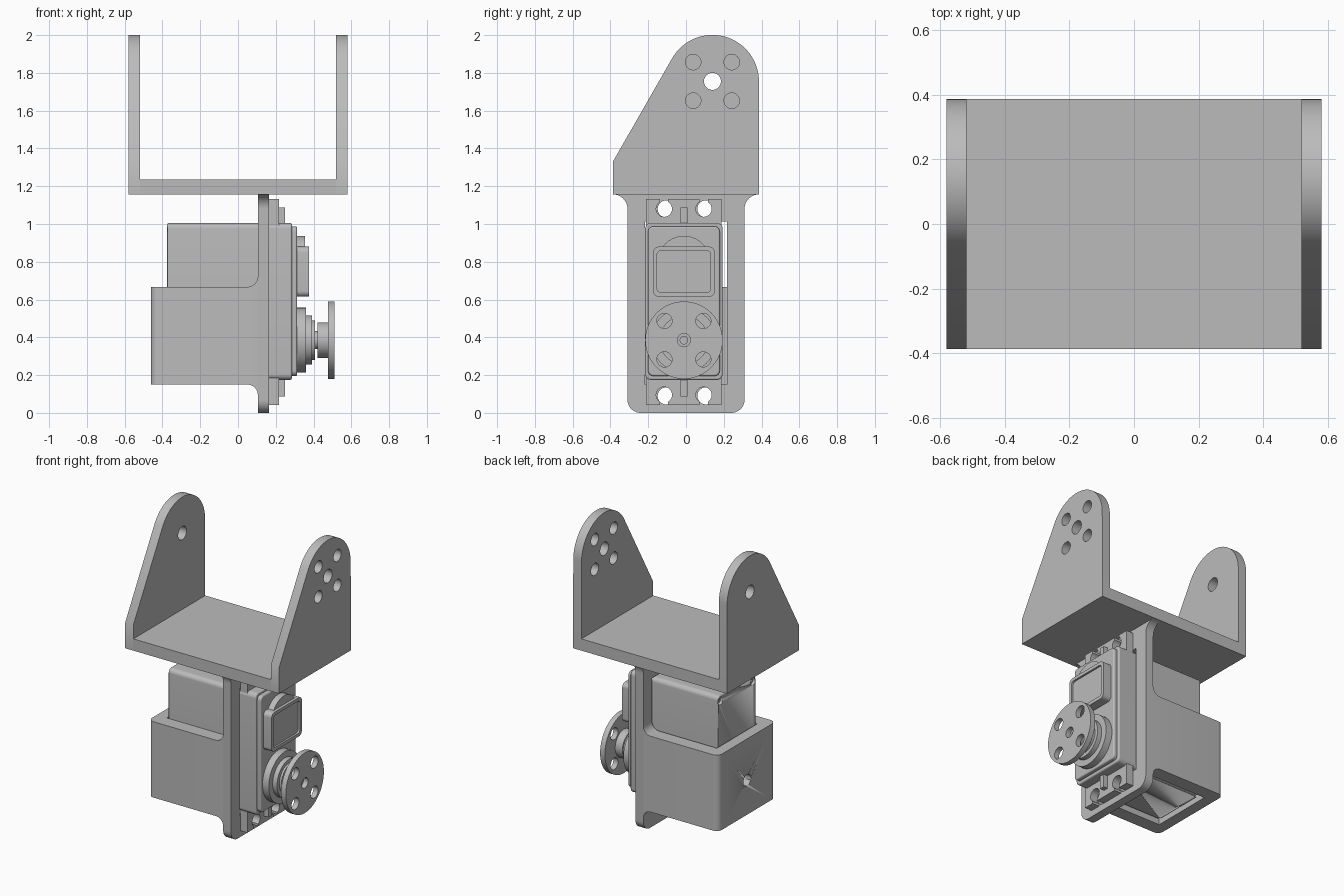
import bpy, bmesh, math
from mathutils import Matrix, Vector

old = bpy.data.objects.get("Cube")
if old:
    bpy.data.objects.remove(old, do_unlink=True)

grey = bpy.data.materials.new("plain_grey")
grey.use_nodes = True
GREY = (0.5, 0.5, 0.5, 1)
grey.diffuse_color = GREY
grey.node_tree.nodes["Principled BSDF"].inputs["Base Color"].default_value = GREY

# Sketch planes: columns give the world directions of sketch u, sketch v and depth
PLANES = {
    "x": Matrix(((0, 0, 1), (1, 0, 0), (0, 1, 0))),
    "y": Matrix(((1, 0, 0), (0, 0, -1), (0, 1, 0))),
    "z": Matrix.Identity(3),
}
parts = []


def arc(cu, cv, r, a0, a1, n=24):
    angles = [math.radians(a0 + (a1 - a0) * i / n) for i in range(n + 1)]
    return [(cu + r * math.cos(a), cv + r * math.sin(a)) for a in angles]


def circle(cu, cv, r, n=40):
    return arc(cu, cv, r, 0, 360, n)[:-1]


def rect(u0, u1, v0, v1, r=0):
    if r == 0:
        return [(u0, v0), (u1, v0), (u1, v1), (u0, v1)]
    return (arc(u1 - r, v1 - r, r, 0, 90, 8) + arc(u0 + r, v1 - r, r, 90, 180, 8)
            + arc(u0 + r, v0 + r, r, 180, 270, 8) + arc(u1 - r, v0 + r, r, 270, 360, 8))


def extrude(name, loops, d0, d1, axis="x", bevel=0):
    """Fill an outline (further loops are holes) and extrude it from d0 to d1."""
    curve = bpy.data.curves.new(name, "CURVE")
    curve.dimensions = "2D"
    curve.fill_mode = "BOTH"
    curve.extrude = (d1 - d0) / 2
    for loop in loops:
        spline = curve.splines.new("POLY")
        spline.points.add(len(loop) - 1)
        for point, (u, v) in zip(spline.points, loop):
            point.co = (u, v, 0, 1)
        spline.use_cyclic_u = True
    temp = bpy.data.objects.new(name, curve)
    mesh = bpy.data.meshes.new_from_object(temp)
    bpy.data.objects.remove(temp)
    bpy.data.curves.remove(curve)
    depth = (d0 + d1) / 2 * (-1 if axis == "y" else 1)
    bm = bmesh.new()
    bm.from_mesh(mesh)
    bmesh.ops.translate(bm, verts=bm.verts, vec=Vector((0, 0, depth)))
    bmesh.ops.transform(bm, matrix=PLANES[axis].to_4x4(), verts=bm.verts)
    bmesh.ops.remove_doubles(bm, verts=bm.verts, dist=0.0001)
    bmesh.ops.dissolve_limit(bm, angle_limit=0.01, verts=bm.verts, edges=bm.edges)
    bmesh.ops.recalc_face_normals(bm, faces=bm.faces)
    bm.to_mesh(mesh)
    bm.free()
    mesh.name = name
    mesh.materials.clear()
    mesh.materials.append(grey)
    obj = bpy.data.objects.new(name, mesh)
    bpy.context.collection.objects.link(obj)
    if bevel:
        mod = obj.modifiers.new("soft_edges", "BEVEL")
        mod.width, mod.segments, mod.limit_method = bevel, 3, "ANGLE"
        mod.angle_limit = math.radians(40)
    parts.append(obj)
    return obj


def cut(obj, cutter):
    parts.remove(cutter)
    cutter.hide_render = True
    cutter.hide_set(True)
    cutter.display_type = "WIRE"
    mod = obj.modifiers.new("cut", "BOOLEAN")
    mod.operation, mod.solver, mod.object = "DIFFERENCE", "EXACT", cutter


# U bracket: floor and two cheeks
W, D, PIVOT_Y, PIVOT_Z = 0.58, 0.387, 0.14, 1.755
extrude("bracket_floor", [rect(-W + 0.06, W - 0.06, -D, D)], 1.155, 1.235, "z")
cheek = [(-D, 1.155), (D, 1.155)] + arc(PIVOT_Y, PIVOT_Z, 0.246, 0, 150.4, 36) + [(-D, 1.33)]
pivot_hole = circle(PIVOT_Y, PIVOT_Z, 0.045)
horn_holes = [circle(PIVOT_Y + 0.102 * i, PIVOT_Z + 0.102 * j, 0.041)
              for i in (-1, 1) for j in (-1, 1)]
extrude("left_cheek", [cheek, pivot_hole] + horn_holes, W - 0.062, W)
extrude("right_cheek", [cheek, pivot_hole], -W, -W + 0.062)

# Mounting plate flaring into the bracket, with motor window and screw holes
P0, P1, PW = 0.105, 0.165, 0.31
plate = (arc(-PW + 0.07, 0.07, 0.07, 180, 270, 10) + arc(PW - 0.07, 0.07, 0.07, 270, 360, 10)
         + arc(D, 1.08, 0.077, 180, 90, 10) + arc(-D, 1.08, 0.077, 90, 0, 10))
screw_spots = [(u, v) for u in (-0.105, 0.105) for v in (0.09, 1.08)]
extrude("mounting_plate", [plate, rect(-0.217, 0.217, 0.15, 1.013)]
        + [circle(u, v, 0.045) for u, v in screw_spots], P0, P1)

# Motor cradle: a U wall open above and below, with a rear hole
BACK, Z0, Z1 = -0.46, 0.15, 0.667
cradle_wall = (arc(BACK + 0.04, PW - 0.04, 0.04, 90, 180, 8)
               + arc(BACK + 0.04, -PW + 0.04, 0.04, 180, 270, 8)
               + [(P0, -PW), (P0, -0.217), (-0.385, -0.217), (-0.385, 0.217), (P0, 0.217), (P0, PW)])
cradle = extrude("cradle", [cradle_wall], Z0, Z1, "z")
cut(cradle, extrude("rear_hole_cutter", [circle(0, 0.385, 0.04)], -0.6, -0.3))
for side, y0, y1 in (("front", -PW, -0.217), ("back", 0.217, PW)):
    upper = [(P0, Z1)] + arc(P0 - 0.055, Z1 + 0.055, 0.055, 0, -90, 8)
    lower = [(P0, Z0)] + arc(P0 - 0.055, Z0 - 0.055, 0.055, 0, 90, 8)
    extrude(side + "_upper_fillet", [upper], y0, y1, "y")
    extrude(side + "_lower_fillet", [lower], y0, y1, "y")

# Motor case and stepped front cover
C, AXLE = -0.011, 0.385
case = extrude("motor_case", [rect(C - 0.205, C + 0.205, 0.175, 1.005, 0.03)], -0.375, 0.285, bevel=0.008)
for i in (-1, 1):
    for z in (0.2, 0.965):
        y = C + 0.175 * i
        cut(case, extrude("case_screw_cutter", [circle(y, z, 0.026, 20)], -0.4, -0.355))
        extrude("case_screw", [circle(y, z, 0.02, 20), circle(y, z, 0.01, 12)], -0.36, -0.345)
extrude("front_cover", [rect(C - 0.19, C + 0.19, 0.195, 0.988, 0.03)], 0.28, 0.313, bevel=0.008)
extrude("cover_dome", [circle(C, 0.8, 0.1375)], 0.31, 0.355)
extrude("cover_frame", [rect(C - 0.163, C + 0.163, 0.615, 0.88, 0.03),
                        rect(C - 0.142, C + 0.142, 0.638, 0.858, 0.02)], 0.31, 0.375)
extrude("cover_panel", [rect(C - 0.15, C + 0.15, 0.63, 0.865)], 0.31, 0.362)

# Slotted mounting ears with a stiffening rib at each end
for name, sign, mid in (("upper", 1, 1.08), ("lower", -1, 0.095)):
    end, root = mid + sign * 0.052, mid - sign * 0.09
    ear = [(C - 0.2, root), (C - 0.2, end)]
    for y in (C - 0.105, C + 0.105):
        ear += [(y - 0.022, end)]
        ear += arc(y, mid, 0.042, sign * 121, sign * 419, 24)
        ear += [(y + 0.022, end)]
    ear += [(C + 0.2, end), (C + 0.2, root)]
    extrude(name + "_ear", [ear], P1, 0.218)
    extrude(name + "_rib", [rect(C - 0.018, C + 0.018, *sorted((root, mid + sign * 0.008)))], 0.21, 0.25)

# Output tower, shaft and horn, all turned about the axle
for name, r, x0, x1 in (("tower_base", 0.172, 0.31, 0.36), ("tower_ring", 0.13, 0.355, 0.393),
                        ("tower_collar", 0.105, 0.39, 0.408), ("shaft", 0.048, 0.4, 0.425)):
    extrude(name, [circle(C, AXLE, r, 48)], x0, x1)
extrude("horn_hub", [circle(C, AXLE, 0.094, 48), circle(C, AXLE, 0.02, 20)], 0.422, 0.478)
extrude("horn_disc", [circle(C, AXLE, 0.205, 64), circle(C, AXLE, 0.035, 28)]
        + [circle(C + 0.103 * i, AXLE + 0.102 * j, 0.04) for i in (-1, 1) for j in (-1, 1)], 0.476, 0.512)

# Smooth the round walls, keep the edges crisp
bpy.ops.object.select_all(action="DESELECT")
for obj in parts:
    obj.select_set(True)
bpy.context.view_layer.objects.active = parts[0]
bpy.ops.object.shade_smooth_by_angle(angle=math.radians(30))
